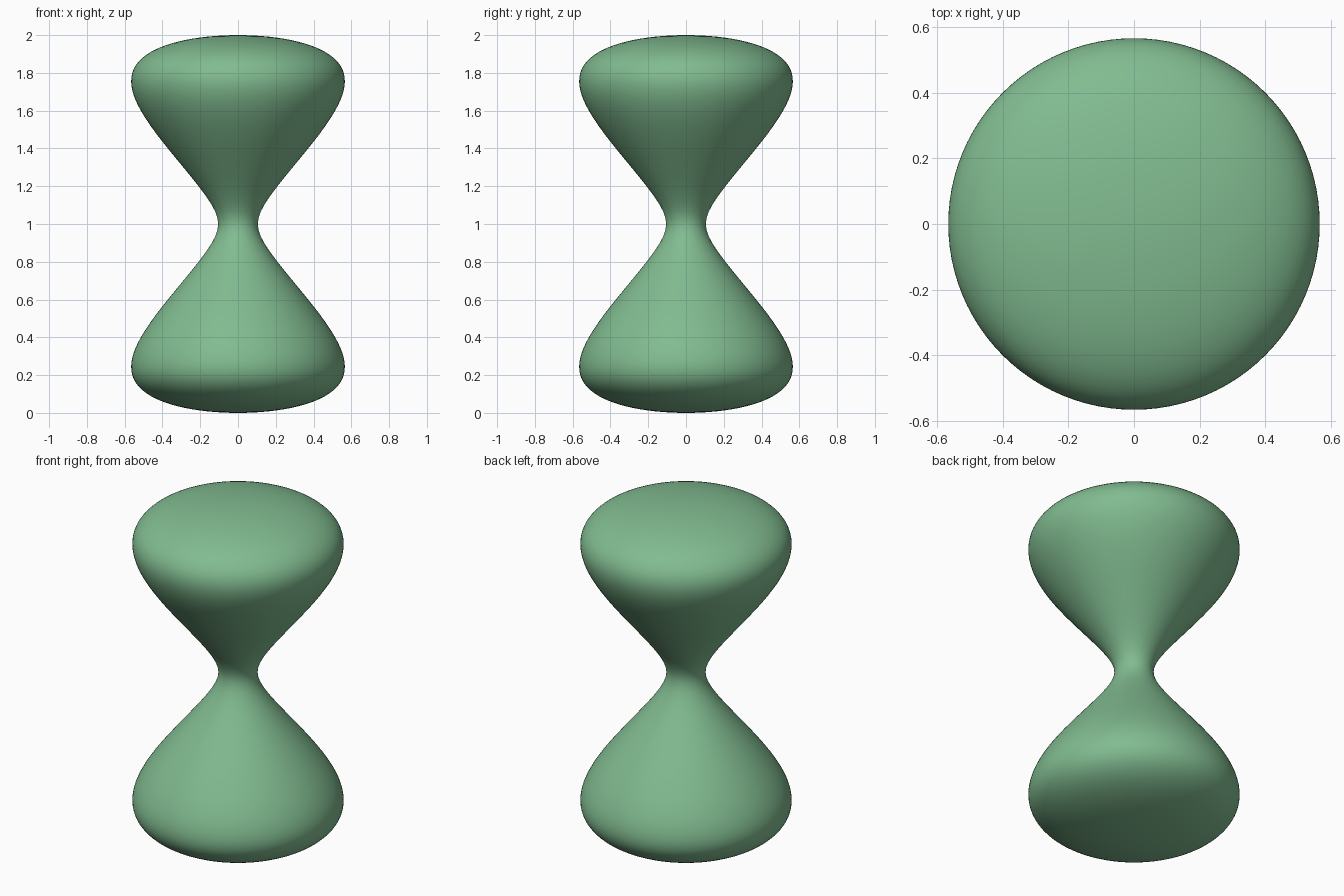
import bpy, bmesh
from math import cos, sin, pi, sqrt

if "Cube" in bpy.data.objects:
    bpy.data.objects.remove(bpy.data.objects["Cube"])

RINGS, SIDES = 96, 96


def radius(u):
    # Hourglass profile: thin waist at u = 0, rounded ends at u = +-1
    v = u * u
    return sqrt(max(0.0, (1 - v) * (0.011 + 0.83 * v + 0.80 * v * v)))


# Revolved body, rings packed closer towards the poles
bm = bmesh.new()
bottom = bm.verts.new((0, 0, 0))
top = bm.verts.new((0, 0, 2))
rings = []
for i in range(1, RINGS):
    u = -cos(pi * i / RINGS)
    r = radius(u)
    rings.append([bm.verts.new((r * cos(2 * pi * k / SIDES), r * sin(2 * pi * k / SIDES), 1 + u))
                  for k in range(SIDES)])
for k in range(SIDES):
    n = (k + 1) % SIDES
    for a, b in zip(rings, rings[1:]):
        bm.faces.new((a[k], a[n], b[n], b[k]))
    bm.faces.new((bottom, rings[0][n], rings[0][k]))
    bm.faces.new((top, rings[-1][k], rings[-1][n]))
for f in bm.faces:
    f.smooth = True
mesh = bpy.data.meshes.new("hourglass_body")
bm.to_mesh(mesh)
bm.free()
body = bpy.data.objects.new("hourglass_body", mesh)
bpy.context.collection.objects.link(body)

# Soft green surface
green = bpy.data.materials.new("green")
green.diffuse_color = (0.22, 0.50, 0.28, 1)
green.use_nodes = True
green.node_tree.nodes["Principled BSDF"].inputs["Base Color"].default_value = green.diffuse_color
mesh.materials.append(green)
